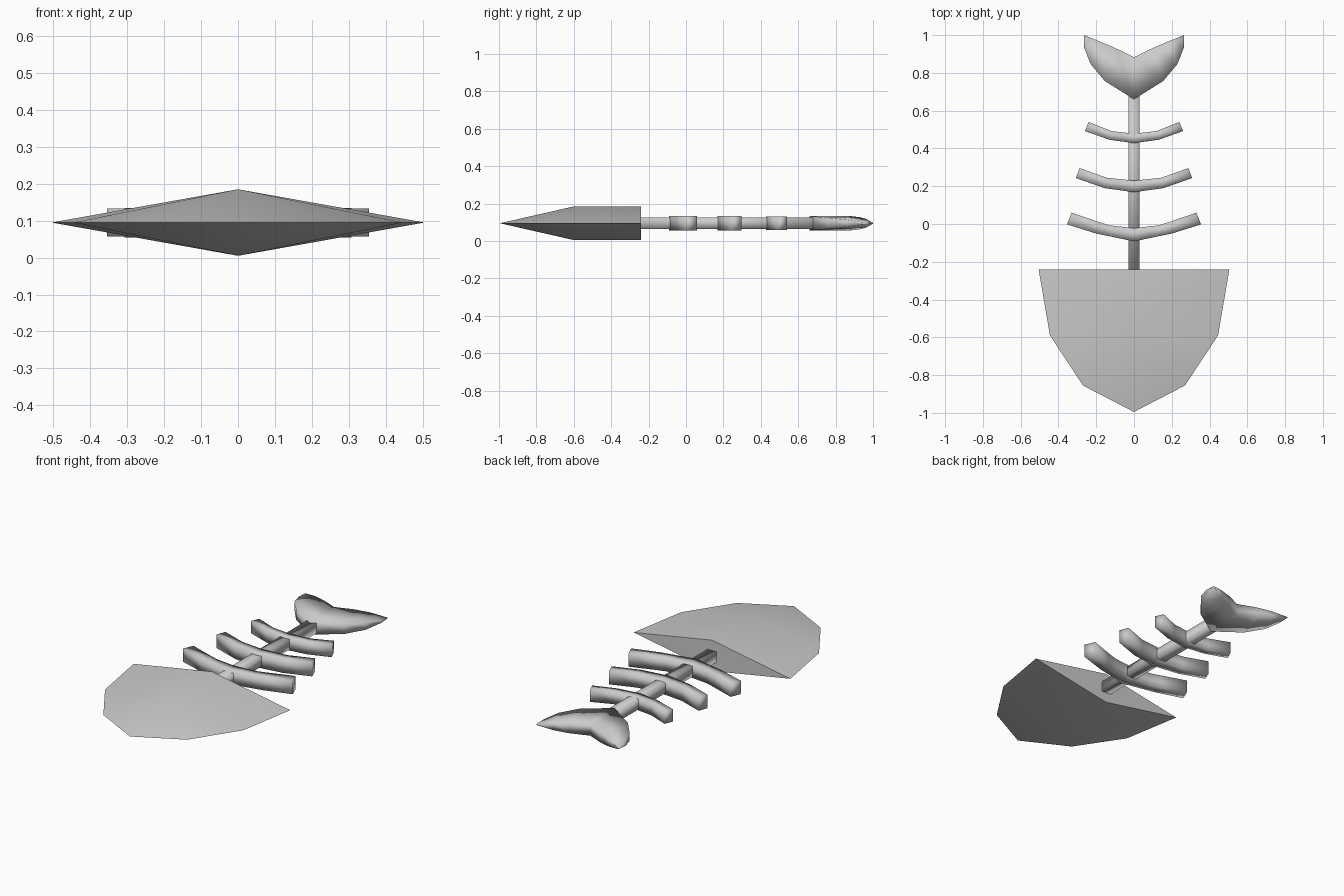
import bpy
import bmesh
import math

MID = 0.095  # height of the mid plane

if "Cube" in bpy.data.objects:
    bpy.data.objects.remove(bpy.data.objects["Cube"], do_unlink=True)

bone = bpy.data.materials.new("bone_grey")
bone.use_nodes = True
GREY = (0.6, 0.6, 0.6, 1)
bone.diffuse_color = GREY
bone.node_tree.nodes["Principled BSDF"].inputs["Base Color"].default_value = GREY


def finish(name, bm, angle):
    """Turn a bmesh into a smooth-shaded object with sharp edges above the angle."""
    bmesh.ops.recalc_face_normals(bm, faces=bm.faces)
    mesh = bpy.data.meshes.new(name)
    bm.to_mesh(mesh)
    bm.free()
    mesh.materials.append(bone)
    obj = bpy.data.objects.new(name, mesh)
    bpy.context.collection.objects.link(obj)
    bpy.ops.object.select_all(action='DESELECT')
    obj.select_set(True)
    bpy.context.view_layer.objects.active = obj
    bpy.ops.object.shade_smooth_by_angle(angle=math.radians(angle))
    return obj


def loft(name, half, angle):
    """Sweep a box section along x. Each entry: front (x, y, h), back (x, y, h)."""
    mirrored = [[(-x, y, h) for x, y, h in pair] for pair in half[:0:-1]]
    bm = bmesh.new()
    rings = []
    for (fx, fy, fh), (bx, by, bh) in mirrored + half:
        corners = [(fx, fy, MID - fh), (bx, by, MID - bh),
                   (bx, by, MID + bh), (fx, fy, MID + fh)]
        rings.append([bm.verts.new(c) for c in corners])
    for a, b in zip(rings, rings[1:]):
        for i in range(4):
            j = (i + 1) % 4
            bm.faces.new((a[i], a[j], b[j], b[i]))
    bm.faces.new(rings[0])
    bm.faces.new(rings[-1])
    return finish(name, bm, angle)


# Head: flat shield outline with a raised ridge above and below
side = [(0.505, -0.24), (0.445, -0.59), (0.27, -0.855)]
outline = side + [(0, -0.995)] + [(-x, y) for x, y in reversed(side)]
bm = bmesh.new()
rim = [bm.verts.new((x, y, MID)) for x, y in outline]
ridges = []
for s in (1, -1):
    crown = bm.verts.new((0, -0.6, MID + s * 0.09))
    nape = bm.verts.new((0, -0.24, MID + s * 0.09))
    ridges.append(nape)
    for a, b in zip(rim[1:-1], rim[2:-1]):
        bm.faces.new((a, b, crown))
    bm.faces.new((rim[0], rim[1], crown, nape))
    bm.faces.new((rim[-1], rim[-2], crown, nape))
bm.faces.new((rim[0], ridges[0], rim[-1], ridges[1]))
finish("head", bm, 35)

# Spine: straight square bar
bm = bmesh.new()
bmesh.ops.create_cube(bm, size=1)
for v in bm.verts:
    v.co = (v.co.x * 0.06, 0.225 + v.co.y * 0.95, MID + v.co.z * 0.06)
finish("spine", bm, 95)

# Ribs: bowed bars, getting smaller toward the tail
ribs = {
    "front_rib": (0.038, [((0, -0.092), (0, -0.022)), ((0.12, -0.067), (0.13, -0.007)),
                          ((0.195, -0.052), (0.19, 0.012)), ((0.355, -0.002), (0.33, 0.06))]),
    "middle_rib": (0.04, [((0, 0.168), (0, 0.23)), ((0.155, 0.19), (0.145, 0.245)),
                          ((0.308, 0.243), (0.288, 0.296))]),
    "rear_rib": (0.036, [((0, 0.428), (0, 0.478)), ((0.13, 0.446), (0.12, 0.492)),
                         ((0.26, 0.492), (0.24, 0.54))]),
}
for name, (h, path) in ribs.items():
    loft(name, [(f + (h,), b + (h,)) for f, b in path], 95)

# Tail fin: forked crescent that thins toward both tips
loft("tail_fin", [
    ((0, 0.66, 0.038), (0, 0.883, 0.038)),
    ((0.155, 0.757, 0.03), (0.1, 0.932, 0.032)),
    ((0.23, 0.847, 0.02), (0.18, 0.966, 0.022)),
    ((0.265, 0.937, 0.006), (0.265, 1.0, 0.002)),
], 95)
